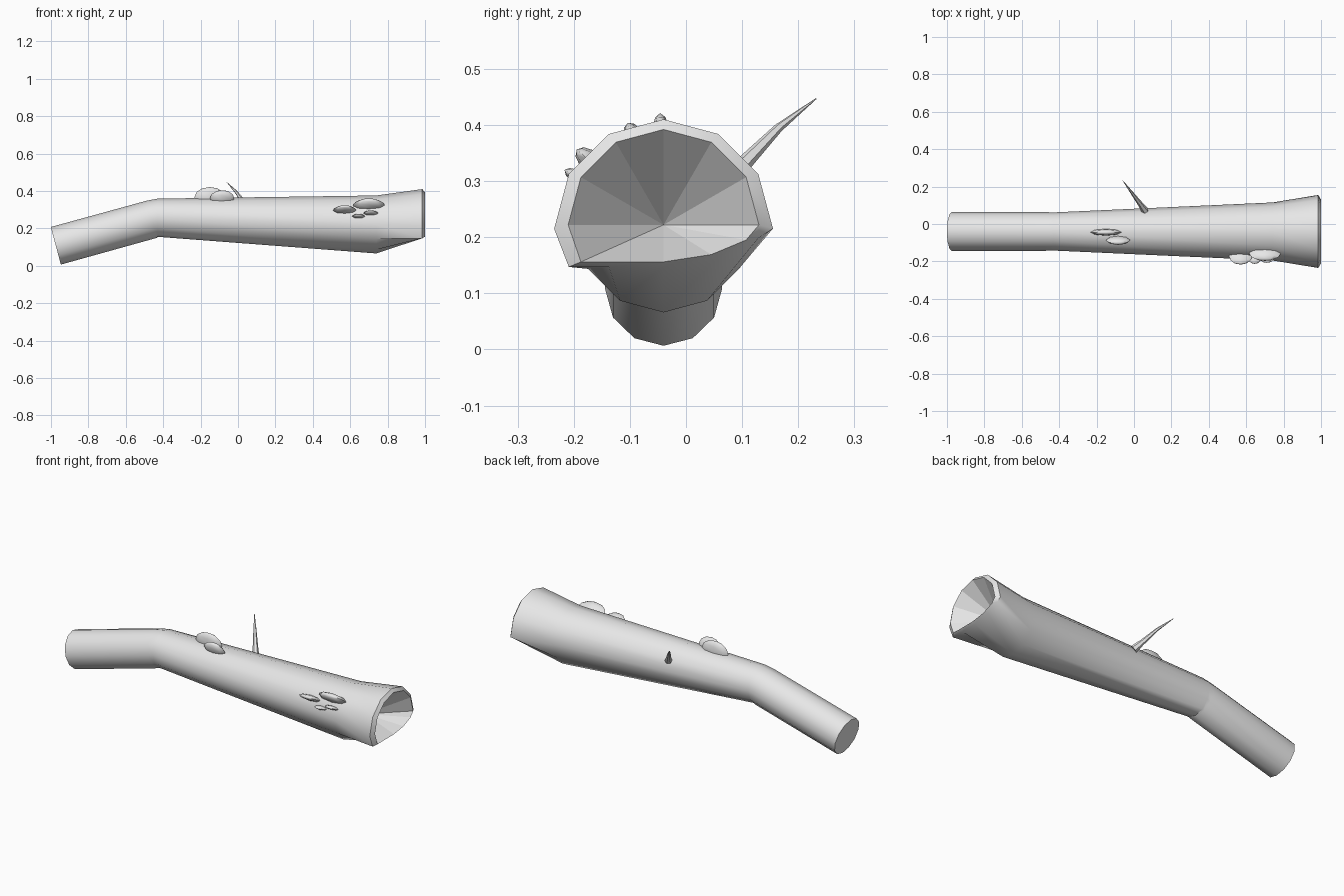
import bpy, bmesh
from math import sin, cos, pi, radians
from mathutils import Vector, Matrix

if "Cube" in bpy.data.objects:
    bpy.data.objects.remove(bpy.data.objects["Cube"])

GREY = (0.8, 0.8, 0.8, 1)
bark = bpy.data.materials.new("pale grey")
bark.use_nodes = True
bark.diffuse_color = GREY
bark.node_tree.nodes["Principled BSDF"].inputs["Base Color"].default_value = GREY

SIDES = 12
AXIS_Y = -0.04


def finish(bm, name, smooth=True):
    bmesh.ops.recalc_face_normals(bm, faces=bm.faces)
    mesh = bpy.data.meshes.new(name)
    bm.to_mesh(mesh)
    bm.free()
    mesh.materials.append(bark)
    obj = bpy.data.objects.new(name, mesh)
    bpy.context.collection.objects.link(obj)
    if smooth:
        bpy.ops.object.select_all(action='DESELECT')
        obj.select_set(True)
        bpy.context.view_layer.objects.active = obj
        bpy.ops.object.shade_smooth_by_angle(angle=radians(42))
    return obj


def ring(x, z, r, tilt=0.0, floor=None):
    """Points around the trunk axis; floor crushes the underside upwards."""
    pts = []
    for i in range(SIDES):
        a = 2 * pi * i / SIDES
        up = r * sin(a)
        p = Vector((x - up * sin(tilt), AXIS_Y + r * cos(a), z + up * cos(tilt)))
        if floor is not None:
            p.z = max(p.z, floor + 1.8 * max(0, p.y - AXIS_Y) ** 2)
        pts.append(p)
    return pts


def bridge(bm, a, b):
    n = len(a)
    for i in range(n):
        bm.faces.new((a[i], a[(i + 1) % n], b[(i + 1) % n], b[i]))


# Trunk: bent tube with a flared, crushed end
bend = radians(15)
mouth = ring(1.0, 0.222, 0.17, floor=0.156)
profile = [
    ring(-0.974, 0.107, 0.104, bend),
    ring(-0.46, 0.249, 0.103, bend),
    ring(-0.43, 0.257, 0.102),
    ring(0.74, 0.221, 0.155),
    ring(0.985, 0.215, 0.195, floor=0.147),
    mouth,
]
bm = bmesh.new()
rows = [[bm.verts.new(p) for p in pts] for pts in profile]
for a, b in zip(rows, rows[1:]):
    bridge(bm, a, b)
bm.faces.new(rows[0])
finish(bm, "trunk")

# Hollow: faceted cone sunk into the flared end
bm = bmesh.new()
rim = [bm.verts.new(p) for p in mouth]
tip = bm.verts.new((0.82, AXIS_Y, 0.222))
for i in range(SIDES):
    bm.faces.new((rim[i], tip, rim[(i + 1) % SIDES]))
hollow = finish(bm, "hollow_end", smooth=False)
hollow.data.flip_normals()
if hollow.data.polygons[0].normal.x < 0:
    hollow.data.flip_normals()

# Bracket fungi: flattened discs standing out along the trunk's radius
# x, radial distance, angle, half length, half thickness, reach
brackets = [
    (0.70, 0.155, 139, 0.085, 0.022, 0.05),
    (0.57, 0.150, 152, 0.062, 0.015, 0.05),
    (0.645, 0.150, 164, 0.035, 0.010, 0.03),
    (0.71, 0.152, 157, 0.040, 0.010, 0.03),
    (-0.15, 0.118, 92, 0.083, 0.018, 0.055),
    (-0.085, 0.125, 112, 0.065, 0.020, 0.045),
]
for i, (x, dist, deg, length, thick, reach) in enumerate(brackets):
    a = radians(deg)
    centre_z = 0.257 - 0.031 * (x + 0.43)
    place = (Matrix.Translation((x, AXIS_Y + dist * cos(a), centre_z + dist * sin(a)))
             @ Matrix.Rotation(a - pi / 2, 4, 'X')
             @ Matrix.Diagonal((length, thick, reach, 1)))
    bm = bmesh.new()
    bmesh.ops.create_uvsphere(bm, u_segments=8, v_segments=6, radius=1, matrix=place)
    finish(bm, "bracket_fungus_%d" % (i + 1))

# Twig: bent tapering spike on the back
path = [(0.06, 0.07, 0.30), (0.035, 0.105, 0.333), (-0.01, 0.165, 0.395), (-0.06, 0.232, 0.447)]
radii = [0.02, 0.014, 0.008, 0.001]
along = (Vector(path[-1]) - Vector(path[0])).to_track_quat('Z', 'Y')
bm = bmesh.new()
rows = []
for p, r in zip(path, radii):
    rows.append([bm.verts.new(Vector(p) + along @ Vector((r * cos(k * pi / 3), r * sin(k * pi / 3), 0)))
                 for k in range(6)])
for a, b in zip(rows, rows[1:]):
    bridge(bm, a, b)
bm.faces.new(rows[0])
bm.faces.new(rows[-1])
finish(bm, "twig")
